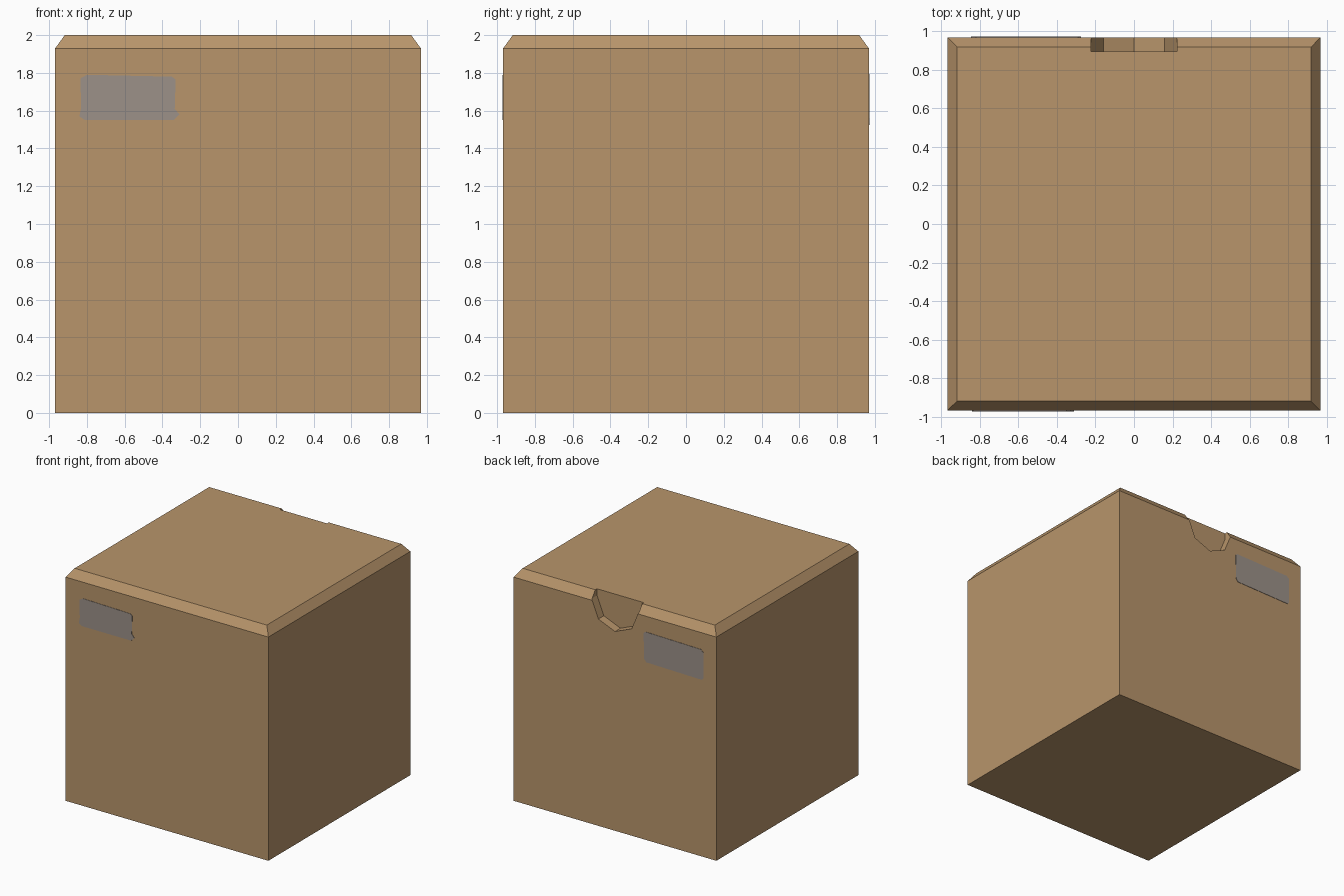
import bpy, bmesh, math

if "Cube" in bpy.data.objects:
    bpy.data.objects.remove(bpy.data.objects["Cube"])

HALF, RIM_Z, TOP, BEVEL = 0.968, 1.93, 2.0, 0.072


def material(name, rgb):
    """Flat colour from 0-255 screen values, stored as linear."""
    mat = bpy.data.materials.new(name)
    lin = [((c / 255 + 0.055) / 1.055) ** 2.4 for c in rgb]
    mat.diffuse_color = (*lin, 1.0)
    mat.use_nodes = True
    mat.node_tree.nodes["Principled BSDF"].inputs["Base Color"].default_value = mat.diffuse_color
    return mat


def add_object(name, bm, mat):
    bmesh.ops.recalc_face_normals(bm, faces=bm.faces)
    mesh = bpy.data.meshes.new(name)
    bm.to_mesh(mesh)
    bm.free()
    mesh.materials.append(mat)
    obj = bpy.data.objects.new(name, mesh)
    bpy.context.collection.objects.link(obj)
    return obj


def extrude_profile(name, points, y0, y1, mat):
    """Prism from an (x, z) outline, running from y0 to y1."""
    bm = bmesh.new()
    face = bm.faces.new([bm.verts.new((x, y0, z)) for x, z in points])
    new = bmesh.ops.extrude_face_region(bm, geom=[face])["geom"]
    for v in new:
        if isinstance(v, bmesh.types.BMVert):
            v.co.y = y1
    return add_object(name, bm, mat)


cardboard = material("cardboard brown", (184, 149, 107))
label_gray = material("label gray", (156, 145, 137))

# Box body: cube with a chamfered lid edge
bm = bmesh.new()
bmesh.ops.create_cube(bm, size=2)
for v in bm.verts:
    v.co = (v.co.x * HALF, v.co.y * HALF, RIM_Z if v.co.z > 0 else 0)
lid = max(bm.faces, key=lambda f: f.calc_center_median().z)
bmesh.ops.inset_region(bm, faces=[lid], thickness=BEVEL)
for v in lid.verts:
    v.co.z = TOP
box = add_object("box", bm, cardboard)

# Finger notch in the back rim: lower half of an octagon, open upwards
R, NOTCH_Z = 0.224, 1.943
outline = [(R * math.cos(a), NOTCH_Z + R * math.sin(a))
           for a in (math.pi + i * math.pi / 4 for i in range(5))]
outline += [(R, 2.2), (-R, 2.2)]
cutter = extrude_profile("notch_cutter", outline, HALF - BEVEL - 0.002, 1.2, cardboard)
cutter.hide_render = True
mod = box.modifiers.new("notch", "BOOLEAN")
mod.operation, mod.solver, mod.object = "DIFFERENCE", "EXACT", cutter
bpy.context.view_layer.objects.active = box
bpy.ops.object.modifier_apply(modifier=mod.name)
bpy.data.objects.remove(cutter)

# Worn labels, thin plates on the front and back
front = [(-.84, 1.57), (-.81, 1.55), (-.34, 1.55), (-.31, 1.58), (-.335, 1.61),
         (-.33, 1.765), (-.35, 1.78), (-.80, 1.79), (-.835, 1.77), (-.83, 1.62)]
back = [(-.845, 1.54), (-.83, 1.525), (-.30, 1.535), (-.28, 1.56),
        (-.275, 1.78), (-.29, 1.795), (-.82, 1.785), (-.845, 1.765)]
extrude_profile("front_label", front, -HALF + 0.002, -HALF - 0.003, label_gray)
extrude_profile("back_label", back, HALF - 0.002, HALF + 0.003, label_gray)
